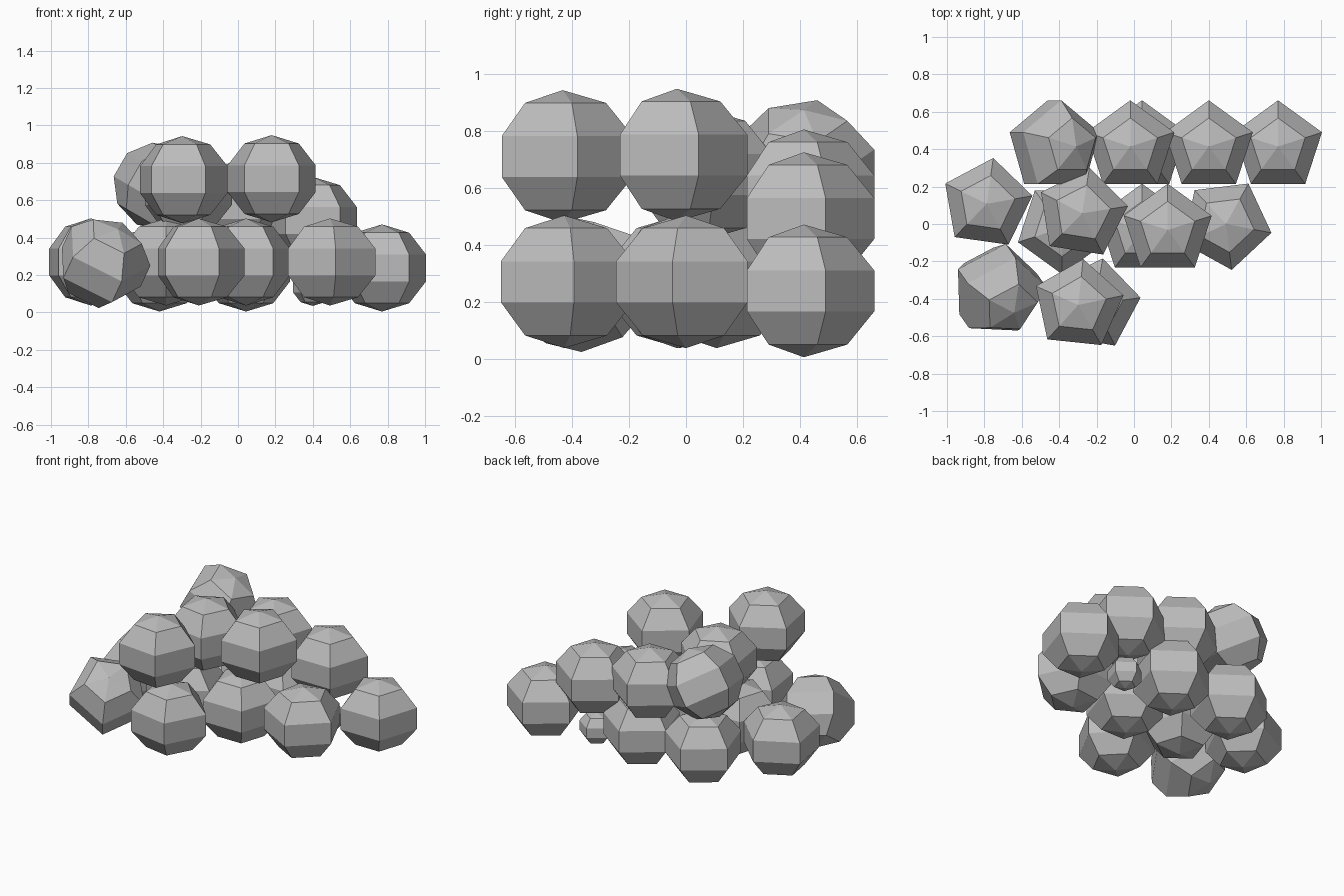
import bpy, bmesh, math
from mathutils import Matrix, Vector

cube = bpy.data.objects.get("Cube")
if cube:
    bpy.data.objects.remove(cube, do_unlink=True)

stone = bpy.data.materials.new("stone grey")
stone.use_nodes = True
stone.diffuse_color = (0.5, 0.5, 0.5, 1)
stone.node_tree.nodes["Principled BSDF"].inputs["Base Color"].default_value = (0.5, 0.5, 0.5, 1)

WIDE, TALL = 0.26, 0.233


def boulder(name, place, corner=90, lean=(0, 0, 1), size=1.0):
    """Five-sided faceted boulder; corner is its heading, lean its pole."""
    bm = bmesh.new()
    bmesh.ops.create_uvsphere(bm, u_segments=5, v_segments=5, radius=1)
    ring = next(v.co for v in bm.verts if v.co.xy.length > 0.1)
    spin = math.radians(corner) - math.atan2(ring.y, ring.x)
    tilt = Vector((0, 0, 1)).rotation_difference(Vector(lean)).to_matrix().to_4x4()
    scale = Matrix.Diagonal((WIDE * size, WIDE * size, TALL * size, 1))
    bm.transform(tilt @ scale @ Matrix.Rotation(spin, 4, "Z"))
    mesh = bpy.data.meshes.new(name)
    bm.to_mesh(mesh)
    bm.free()
    mesh.materials.append(stone)
    obj = bpy.data.objects.new(name, mesh)
    obj.location = place
    bpy.context.collection.objects.link(obj)


# Back row, stepping down towards the left end
BACK = 0.414
for i, (x, z) in enumerate([(0.77, 0.238), (0.043, 0.238), (-0.42, 0.238),
                            (0.4, 0.492), (-0.02, 0.572)]):
    boulder(f"back_boulder_{i + 1}", (x, BACK, z))
boulder("back_leaning_boulder", (-0.425, BACK, 0.672), lean=(0.5, 0, 0.866))
boulder("small_back_pebble", (0.4, 0.39, 0.14), size=0.45)

# Lower layer in the middle and front
LOW = 0.27
for i, (x, y, corner) in enumerate([(-0.787, 0.108, 82), (-0.385, -0.021, 126),
                                    (0.043, -0.032, 90), (0.492, 0, 61),
                                    (-0.21, -0.428, 80)]):
    boulder(f"lower_boulder_{i + 1}", (x, y, LOW), corner)
boulder("front_leaning_boulder", (-0.725, -0.355, 0.265), 80, lean=(0.35, -0.5, 0.75))

# Upper layer
boulder("upper_middle_boulder", (-0.277, 0.057, 0.647), 81)
boulder("upper_left_boulder", (0.18, -0.032, 0.715))
boulder("upper_front_boulder", (-0.298, -0.433, 0.71), 84)
